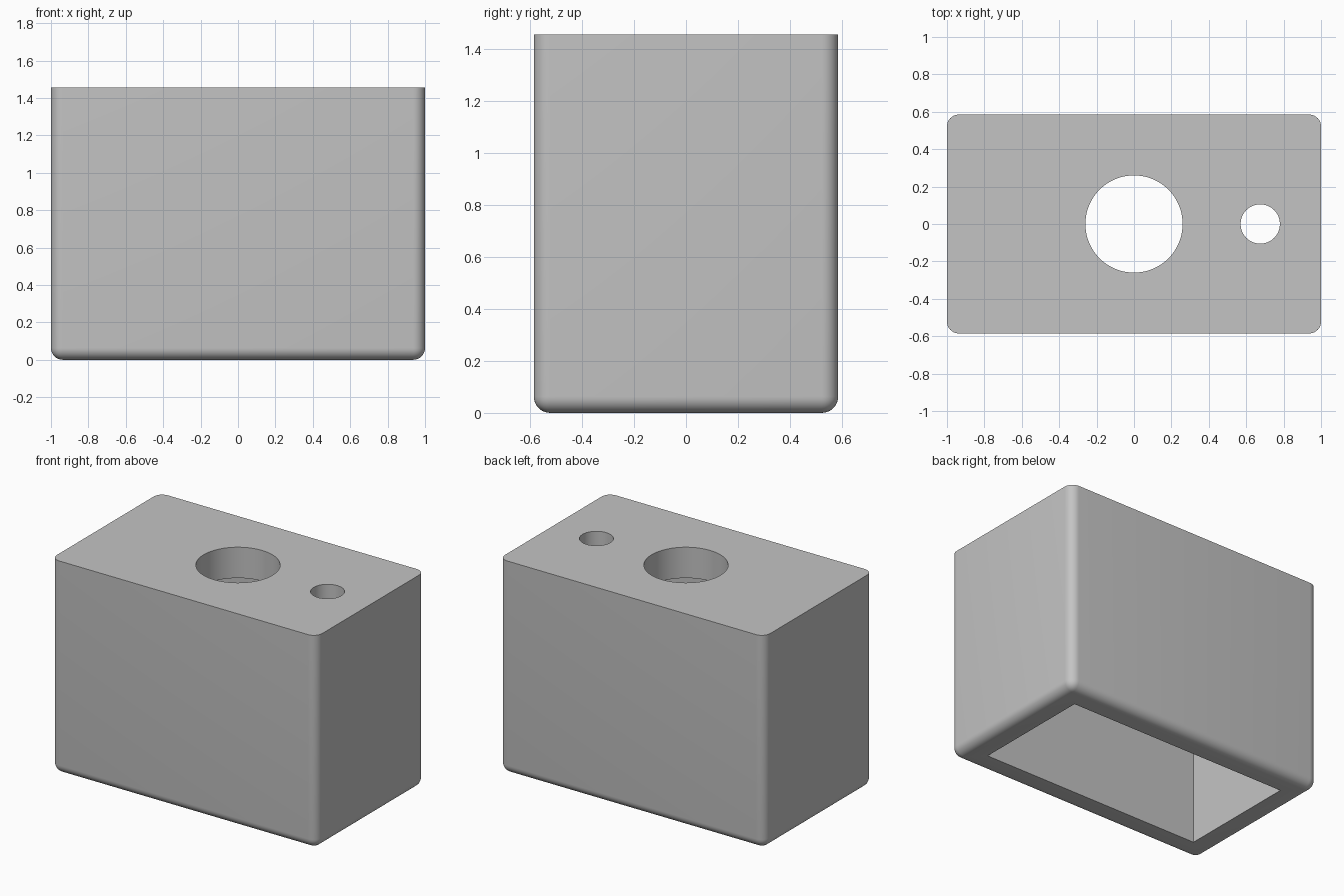
import bpy
import bmesh
import math
from mathutils import Matrix

WIDTH, DEPTH, HEIGHT = 2.0, 1.17, 1.455
ROUND = 0.063       # radius of the rounded edges
WALL = 0.165        # side wall thickness
ROOF = 0.21         # top plate thickness

if "Cube" in bpy.data.objects:
    bpy.data.objects.remove(bpy.data.objects["Cube"], do_unlink=True)

grey = bpy.data.materials.new("plain grey")
grey.use_nodes = True
colour = (0.55, 0.55, 0.55, 1.0)
grey.diffuse_color = colour
grey.node_tree.nodes["Principled BSDF"].inputs["Base Color"].default_value = colour


def make_object(name, bm):
    mesh = bpy.data.meshes.new(name)
    bm.to_mesh(mesh)
    bm.free()
    mesh.materials.append(grey)
    obj = bpy.data.objects.new(name, mesh)
    bpy.context.collection.objects.link(obj)
    return obj


def box(width, depth, bottom, top):
    bm = bmesh.new()
    bmesh.ops.create_cube(bm, size=1)
    bmesh.ops.scale(bm, vec=(width, depth, top - bottom), verts=bm.verts)
    bmesh.ops.translate(bm, vec=(0, 0, (top + bottom) / 2), verts=bm.verts)
    return bm


def hole_cutter(name, x, radius):
    bm = bmesh.new()
    bmesh.ops.create_cone(bm, cap_ends=True, segments=64, radius1=radius,
                          radius2=radius, depth=1,
                          matrix=Matrix.Translation((x, 0, HEIGHT)))
    return make_object(name, bm)


# Outer block: every edge rounded except those around the flat top
bm = box(WIDTH, DEPTH, 0, HEIGHT)
rounded = [e for e in bm.edges if min(v.co.z for v in e.verts) < HEIGHT / 2]
bmesh.ops.bevel(bm, geom=rounded, offset=ROUND, offset_type='OFFSET',
                segments=8, profile=0.5, affect='EDGES')
housing = make_object("housing", bm)

# Cavity open at the bottom, and two round holes through the top
cutters = [
    make_object("cavity_cutter", box(WIDTH - 2 * WALL, DEPTH - 2 * WALL,
                                     -0.2, HEIGHT - ROOF)),
    hole_cutter("large_hole_cutter", 0, 0.26),
    hole_cutter("small_hole_cutter", 0.675, 0.105),
]
bpy.context.view_layer.objects.active = housing
for cutter in cutters:
    cutter.hide_render = True
    cut = housing.modifiers.new(cutter.name, 'BOOLEAN')
    cut.operation = 'DIFFERENCE'
    cut.solver = 'EXACT'
    cut.object = cutter
    bpy.ops.object.modifier_apply(modifier=cut.name)
    bpy.data.objects.remove(cutter, do_unlink=True)

# Smooth rounded surfaces, crisp rims
bpy.ops.object.select_all(action='DESELECT')
housing.select_set(True)
bpy.ops.object.shade_smooth_by_angle(angle=math.radians(30))
